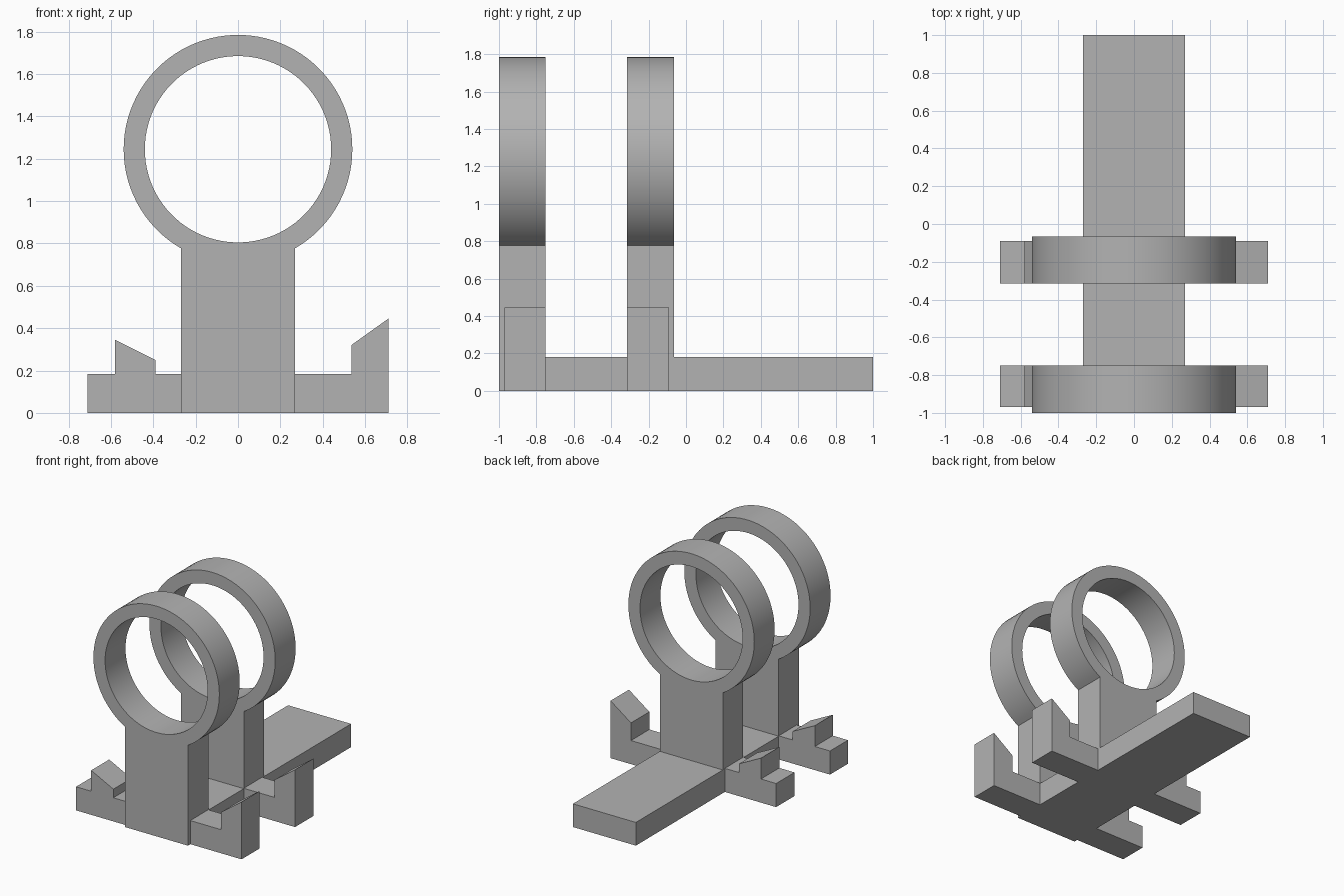
import bpy
import bmesh
from math import cos, sin, radians

cube = bpy.data.objects.get("Cube")
if cube:
    bpy.data.objects.remove(cube, do_unlink=True)

GREY = (0.45, 0.45, 0.45, 1)
grey = bpy.data.materials.new("plain grey")
grey.use_nodes = True
grey.diffuse_color = GREY
grey.node_tree.nodes["Principled BSDF"].inputs["Base Color"].default_value = GREY

HALF = 0.27        # half width of base and posts
RING_Z = 1.245     # ring centre height


def arc(radius, start, end, step=4):
    """Points in the xz plane around the ring centre."""
    return [(radius * cos(radians(a)), RING_Z + radius * sin(radians(a)))
            for a in range(start, end, step)]


def plate(name, loops, y0, y1):
    """Extrude xz outlines (first outer, then holes) from y0 to y1."""
    bm = bmesh.new()
    edges = []
    for loop in loops:
        vs = [bm.verts.new((x, y0, z)) for x, z in loop]
        edges += [bm.edges.new((a, b)) for a, b in zip(vs, vs[1:] + vs[:1])]
    bmesh.ops.triangle_fill(bm, edges=edges, use_beauty=True)
    ext = bmesh.ops.extrude_face_region(bm, geom=bm.faces[:], use_keep_orig=True)
    moved = [v for v in ext["geom"] if isinstance(v, bmesh.types.BMVert)]
    bmesh.ops.translate(bm, verts=moved, vec=(0, y1 - y0, 0))
    bmesh.ops.recalc_face_normals(bm, faces=bm.faces[:])
    mesh = bpy.data.meshes.new(name)
    bm.to_mesh(mesh)
    bm.free()
    mesh.materials.append(grey)
    obj = bpy.data.objects.new(name, mesh)
    bpy.context.collection.objects.link(obj)
    bpy.ops.object.select_all(action="DESELECT")
    obj.select_set(True)
    bpy.context.view_layer.objects.active = obj
    bpy.ops.object.shade_smooth_by_angle(angle=radians(30))
    return obj


# Outlines: ring on a post, hooked arm, ramped arm
post_ring = [(-HALF, 0), (HALF, 0)] + arc(0.54, -60, 241)
ring_hole = arc(0.44, 0, 360)
hook_arm = [(HALF, 0), (0.71, 0), (0.71, 0.445), (0.535, 0.32),
            (0.535, 0.183), (HALF, 0.183)]
ramp_arm = [(-HALF, 0), (-HALF, 0.183), (-0.39, 0.183), (-0.39, 0.25),
            (-0.58, 0.345), (-0.58, 0.183), (-0.71, 0.183), (-0.71, 0)]

# Long base bar
plate("base_bar", [[(-HALF, 0), (HALF, 0), (HALF, 0.18), (-HALF, 0.18)]], -1, 1)

# Two ring stands, each with an arm on both sides
for place, ring_y, arm_y in (("front", (-1, -0.75), (-0.97, -0.75)),
                             ("rear", (-0.315, -0.065), (-0.315, -0.09))):
    plate(place + "_ring_stand", [post_ring, ring_hole], *ring_y)
    plate(place + "_hook_arm", [hook_arm], *arm_y)
    plate(place + "_ramp_arm", [ramp_arm], *arm_y)
